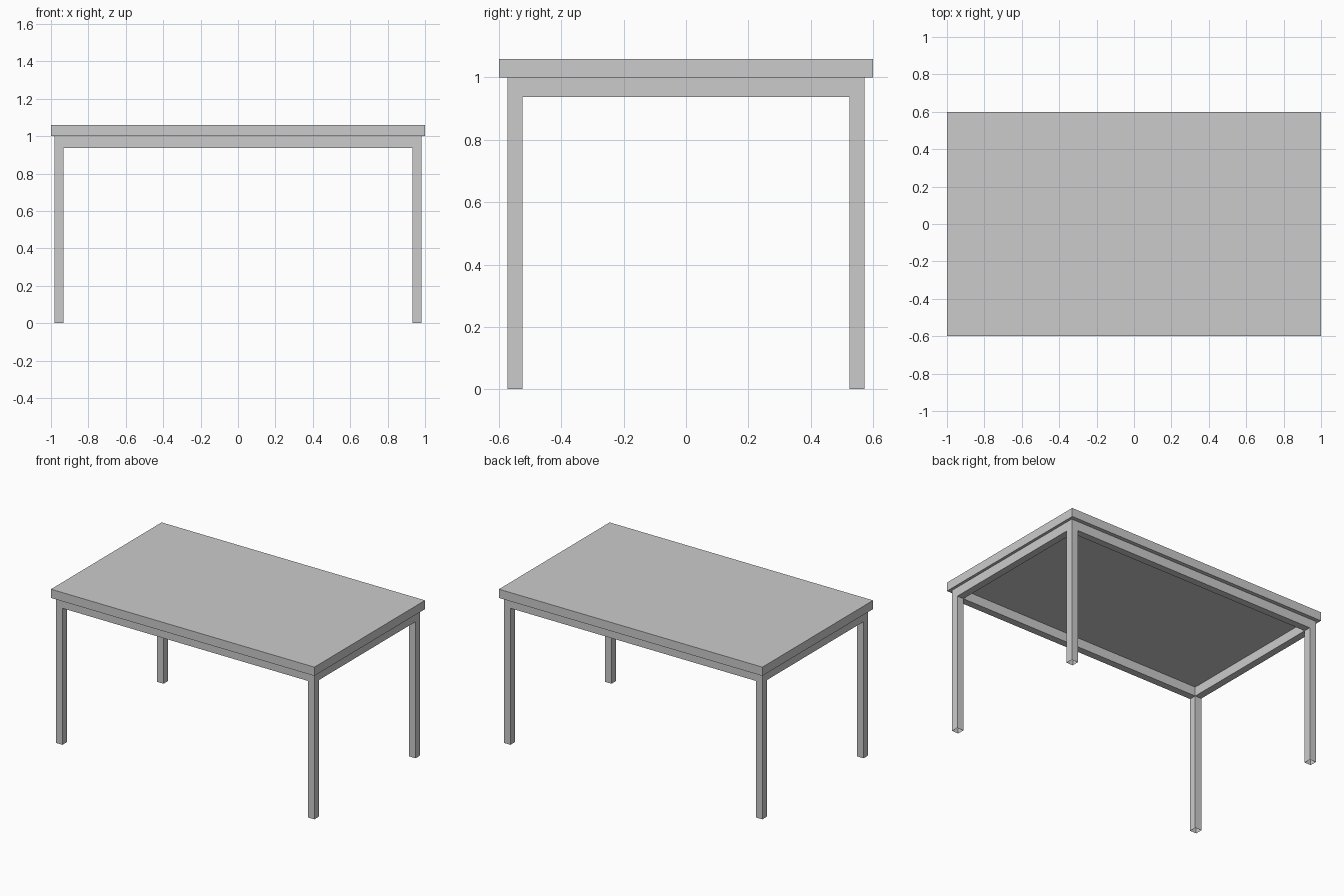
import bpy, bmesh
from mathutils import Vector

if "Cube" in bpy.data.objects:
    bpy.data.objects.remove(bpy.data.objects["Cube"])

TOP_Z, FRAME_Z, APRON_Z = 1.06, 1.0, 0.937
XS = (-0.981, -0.932, 0.932, 0.981)
YS = (-0.573, -0.524, 0.524, 0.573)


def finish(bm, name):
    bmesh.ops.recalc_face_normals(bm, faces=bm.faces[:])
    mesh = bpy.data.meshes.new(name)
    bm.to_mesh(mesh)
    bm.free()
    obj = bpy.data.objects.new(name, mesh)
    bpy.context.collection.objects.link(obj)


def extrude_down(bm, faces, dist):
    geom = bmesh.ops.extrude_face_region(bm, geom=faces)["geom"]
    verts = [g for g in geom if isinstance(g, bmesh.types.BMVert)]
    bmesh.ops.translate(bm, verts=verts, vec=Vector((0, 0, -dist)))
    return [g for g in geom if isinstance(g, bmesh.types.BMFace)]


# Tabletop slab
bm = bmesh.new()
bmesh.ops.create_cube(bm, size=1)
bmesh.ops.scale(bm, verts=bm.verts[:], vec=(2.0, 1.2, TOP_Z - FRAME_Z))
bmesh.ops.translate(bm, verts=bm.verts[:], vec=(0, 0, (TOP_Z + FRAME_Z) / 2))
finish(bm, "tabletop")

# Apron ring: a 3 x 3 grid without its centre, thickened downwards
bm = bmesh.new()
v = [[bm.verts.new((x, y, FRAME_Z)) for y in YS] for x in XS]
ring = [bm.faces.new((v[i][j], v[i + 1][j], v[i + 1][j + 1], v[i][j + 1]))
        for i in range(3) for j in range(3) if (i, j) != (1, 1)]
under = extrude_down(bm, ring, FRAME_Z - APRON_Z)

# Legs: the corner cells pulled to the floor, left open at the foot
corners = []
for f in under:
    c = f.calc_center_median()
    if abs(c.x) > 0.9 and abs(c.y) > 0.5:
        corners.append(f)
feet = extrude_down(bm, corners, APRON_Z)
bmesh.ops.delete(bm, geom=feet, context='FACES_ONLY')
finish(bm, "legs_and_apron")
